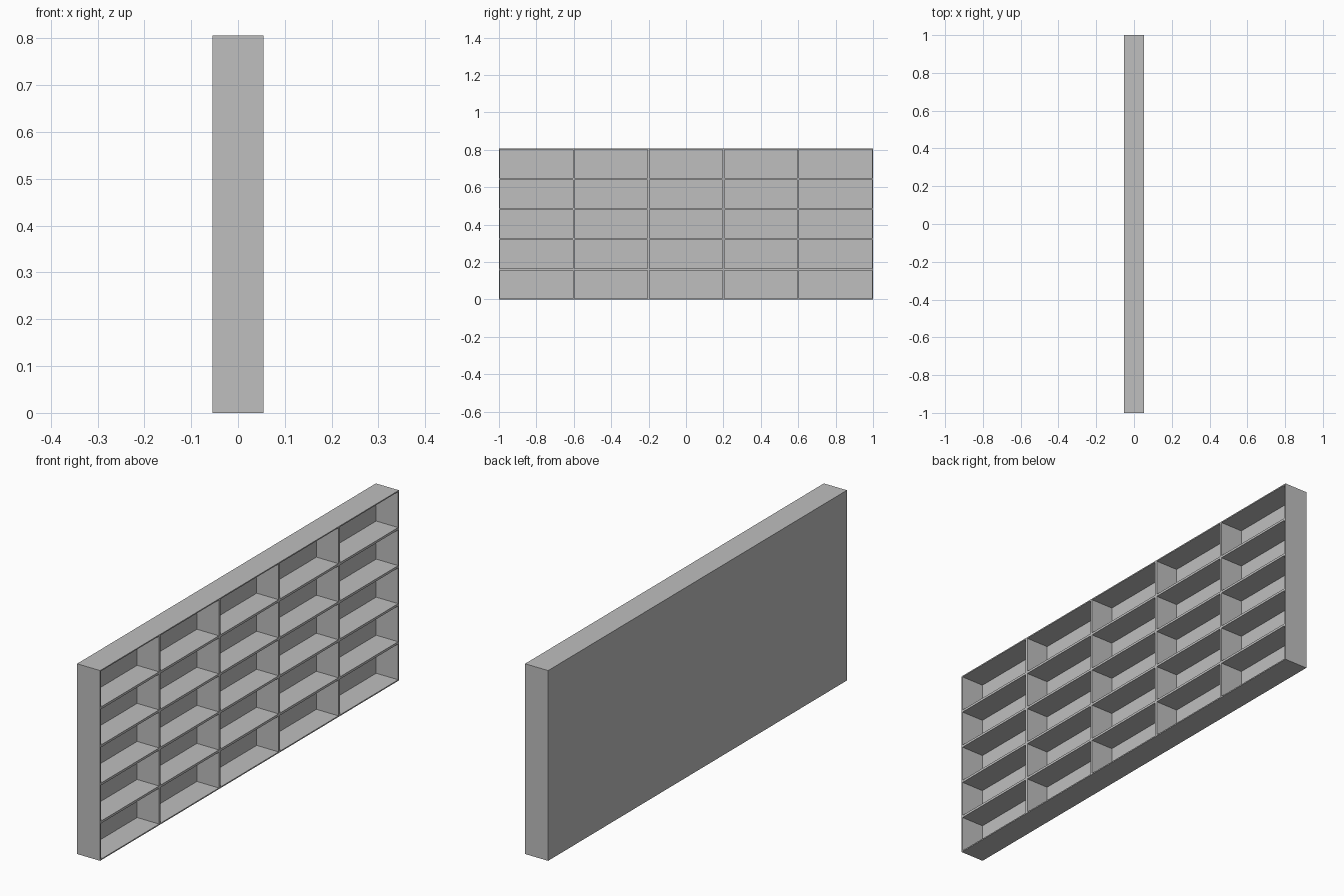
import bpy
import bmesh
from mathutils import Matrix

DEPTH, LENGTH, HEIGHT = 0.108, 2.0, 0.806
COLUMNS, ROWS = 5, 5
WALL = 0.005

cube = bpy.data.objects.get("Cube")
if cube:
    bpy.data.objects.remove(cube, do_unlink=True)

grey = bpy.data.materials.new("light_grey")
grey.use_nodes = True
colour = (0.52, 0.52, 0.52, 1)
grey.diffuse_color = colour
grey.node_tree.nodes["Principled BSDF"].inputs["Base Color"].default_value = colour

# Solid block, with its +x side divided into a grid of cells
bm = bmesh.new()
bmesh.ops.create_cube(bm, size=1)
bmesh.ops.transform(bm, verts=bm.verts, matrix=Matrix.Translation((0, 0, HEIGHT / 2))
                    @ Matrix.Diagonal((DEPTH, LENGTH, HEIGHT, 1)))


def slice_open_side(axis, start, size, count):
    """Cut the +x faces into equal strips along one axis."""
    for i in range(1, count):
        co, normal = [0, 0, 0], [0, 0, 0]
        co[axis] = start + size * i / count
        normal[axis] = 1
        faces = [f for f in bm.faces if f.normal.x > 0.9]
        edges = {e for f in faces for e in f.edges}
        verts = {v for f in faces for v in f.verts}
        bmesh.ops.bisect_plane(bm, geom=faces + list(edges) + list(verts),
                               plane_co=co, plane_no=normal)
        bm.normal_update()


bm.normal_update()
slice_open_side(1, -LENGTH / 2, LENGTH, COLUMNS)
slice_open_side(2, 0, HEIGHT, ROWS)

# Thin rims around each cell, then straight-walled pockets down to the back panel
cells = [f for f in bm.faces if f.normal.x > 0.9]
bmesh.ops.inset_individual(bm, faces=cells, thickness=WALL, use_even_offset=True)
bmesh.ops.inset_individual(bm, faces=cells, thickness=0)
for v in {v for f in cells for v in f.verts}:
    v.co.x = WALL - DEPTH / 2
bmesh.ops.recalc_face_normals(bm, faces=bm.faces)

mesh = bpy.data.meshes.new("pigeonhole_rack")
bm.to_mesh(mesh)
bm.free()
mesh.materials.append(grey)
rack = bpy.data.objects.new("pigeonhole_rack", mesh)
bpy.context.collection.objects.link(rack)
